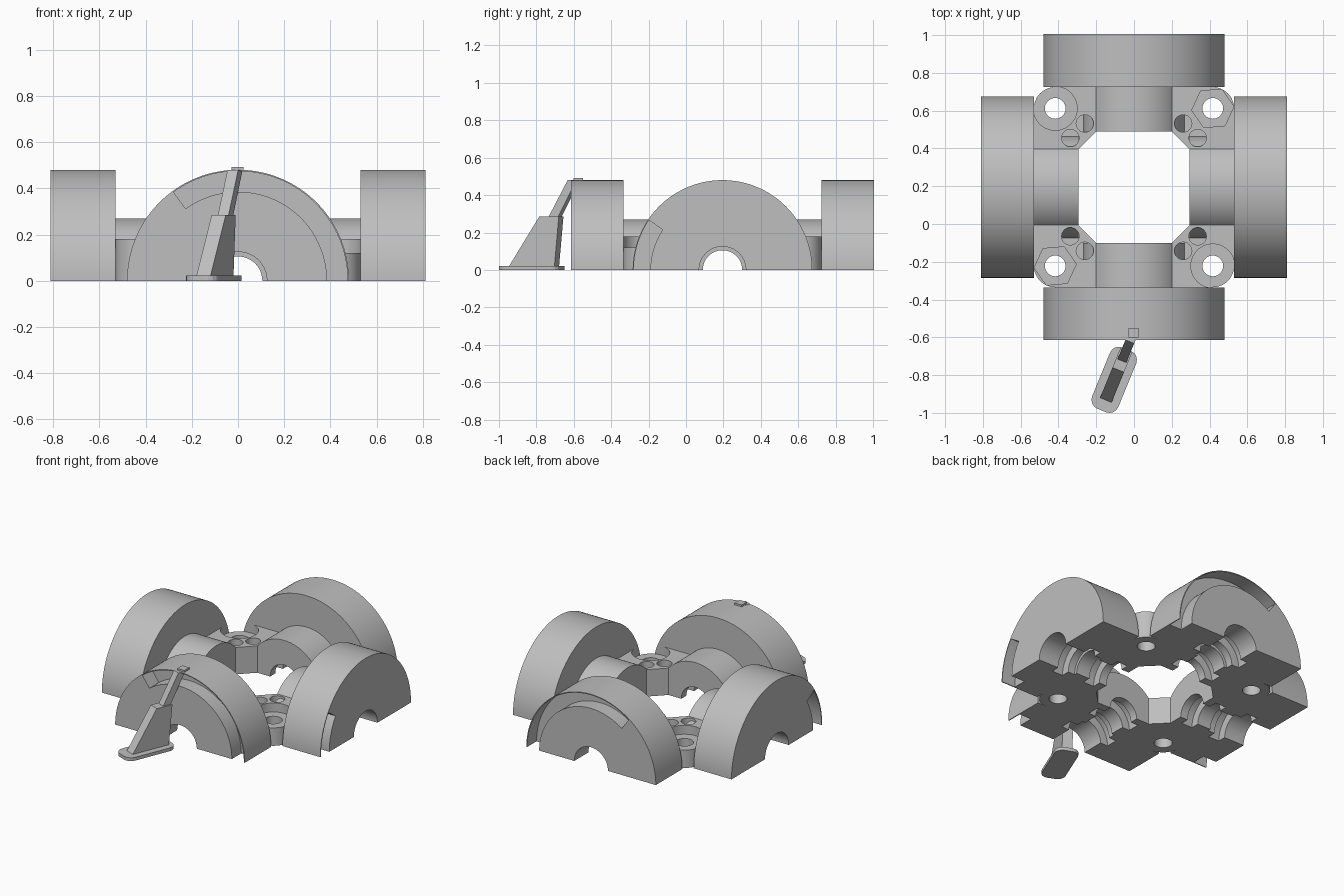
import bpy, bmesh, math
from mathutils import Matrix, Vector

if "Cube" in bpy.data.objects:
    bpy.data.objects.remove(bpy.data.objects["Cube"])

CY = 0.195                      # centre of the four-lobed frame in y
grey = bpy.data.materials.new("plain_grey")
grey.diffuse_color = (0.52, 0.52, 0.52, 1)
grey.use_nodes = True
grey.node_tree.nodes["Principled BSDF"].inputs["Base Color"].default_value = grey.diffuse_color


def prism(name, pts, h0, h1, mat):
    """Extrude a 2D outline from h0 to h1, then place it with a matrix."""
    bm = bmesh.new()
    lo = [bm.verts.new((x, y, h0)) for x, y in pts]
    hi = [bm.verts.new((x, y, h1)) for x, y in pts]
    bm.faces.new(lo)
    bm.faces.new(hi)
    n = len(pts)
    for i in range(n):
        j = (i + 1) % n
        bm.faces.new((lo[i], lo[j], hi[j], hi[i]))
    bm.transform(mat)
    bmesh.ops.recalc_face_normals(bm, faces=bm.faces)
    me = bpy.data.meshes.new(name)
    bm.to_mesh(me)
    bm.free()
    me.materials.append(grey)
    ob = bpy.data.objects.new(name, me)
    bpy.context.collection.objects.link(ob)
    return ob


def arc(r, a0, a1, n, c=(0, 0)):
    return [(c[0] + r * math.cos(math.radians(a0 + (a1 - a0) * i / n)),
             c[1] + r * math.sin(math.radians(a0 + (a1 - a0) * i / n)))
            for i in range(n + 1)]


def circle(r, c, n=32, turn=0):
    return arc(r, turn, turn + 360, n, c)[:-1]


def sector(r0, r1, a0=0, a1=180, n=64):
    return arc(r1, a0, a1, n) + arc(r0, a1, a0, n)


def activate(ob):
    bpy.ops.object.select_all(action='DESELECT')
    ob.select_set(True)
    bpy.context.view_layer.objects.active = ob


def combine(ob, others, op):
    for c in others:
        activate(ob)
        m = ob.modifiers.new("bool", 'BOOLEAN')
        m.operation, m.solver, m.object = op, 'EXACT', c
        bpy.ops.object.modifier_apply(modifier=m.name)
        bpy.data.objects.remove(c)


def smooth(ob):
    activate(ob)
    bpy.ops.object.shade_smooth_by_angle(angle=math.radians(30))


# Four lobes: big half disc, inner hub, stepped bore and curved face groove
lobes = {"front": (0, 0, 126), "right": (90, 146, 180),
         "back": (180, 54, 180), "left": (270, 0, 34)}
for side, (turn, g0, g1) in lobes.items():
    # local x = right seen from outside, local y = up, local z = outward
    axes = Matrix(((1, 0, 0, 0), (0, 0, -1, 0), (0, 1, 0, 0), (0, 0, 0, 1)))
    place = (Matrix.Translation((0, CY, 0))
             @ Matrix.Rotation(math.radians(turn), 4, 'Z') @ axes)
    disc = prism(side + "_half_disc", sector(0.125, 0.48), 0.53, 0.81, place)
    e0 = g0 - 5 if g0 == 0 else g0
    e1 = g1 + 5 if g1 == 180 else g1
    groove = prism("groove", sector(0.385, 0.474, e0, e1), 0.71, 0.85, place)
    pocket = prism("pocket", circle(0.18, (0, 0), 48), 0.58, 0.66, place)
    combine(disc, [groove, pocket], 'DIFFERENCE')
    smooth(disc)
    # hub slices, alternating narrow bore and wider bearing seat
    for i, (d0, d1, r) in enumerate(((0.295, 0.35, 0.105), (0.35, 0.43, 0.16),
                                     (0.43, 0.53, 0.105))):
        smooth(prism(f"{side}_hub_{i + 1}", sector(r, 0.27), d0, d1, place))

# Corner blocks with screw hole, head or nut recess and two small bosses
bolt = (0.417, 0.417)
outline = ([(0.2, 0.295), (0.295, 0.2), (0.53, 0.2)]
           + arc(0.113, 0, 90, 12, bolt) + [(0.2, 0.53)])
for sx in (1, -1):
    for sy in (1, -1):
        place = Matrix.Translation((0, CY, 0)) @ Matrix.Diagonal((sx, sy, 1, 1))
        block = prism("corner_block", outline, 0, 0.18, place)
        bosses = [(0.26, 0.337), (0.337, 0.26)]
        combine(block, [prism("boss", circle(0.063, b), 0, 0.18, place)
                        for b in bosses], 'UNION')
        cuts = [prism("hole", circle(0.046, b), 0.03, 0.3, place) for b in bosses]
        cuts.append(prism("screw", circle(0.055, bolt), -0.1, 0.3, place))
        if sx == sy:            # hexagonal nut recess
            cuts.append(prism("nut", circle(0.112, bolt, 6, 5), 0.12, 0.3, place))
        else:                   # round screw head recess
            cuts.append(prism("head", circle(0.116, bolt, 40), 0.12, 0.3, place))
        combine(block, cuts, 'DIFFERENCE')
        smooth(block)

# Pointer stand: footpad, wedge body, slanted arm, tip
spin = Matrix.Translation((-0.105, -0.825, 0)) @ Matrix.Rotation(math.radians(-22.3), 4, 'Z')
pad = []
for cx, cy, a in ((0.025, 0.125, 0), (-0.025, 0.125, 90),
                  (-0.025, -0.125, 180), (0.025, -0.125, 270)):
    pad += arc(0.05, a, a + 90, 4, (cx, cy))
prism("stand_foot", pad, 0, 0.022, spin)
# outlines below are drawn in the (length, height) plane
side_plane = spin @ Matrix(((0, 0, 1, 0), (1, 0, 0, 0), (0, 1, 0, 0), (0, 0, 0, 1)))
prism("stand_wedge", [(-0.116, 0.022), (0.145, 0.022), (0.17, 0.285), (0.057, 0.285)],
      -0.033, 0.033, side_plane)
prism("stand_arm", [(0.10, 0.27), (0.155, 0.27), (0.268, 0.48), (0.218, 0.48)],
      -0.025, 0.025, side_plane)
prism("stand_tip", [(-0.028, -0.602), (0.024, -0.602), (0.024, -0.55), (-0.028, -0.55)],
      0.474, 0.492, Matrix.Identity(4))
